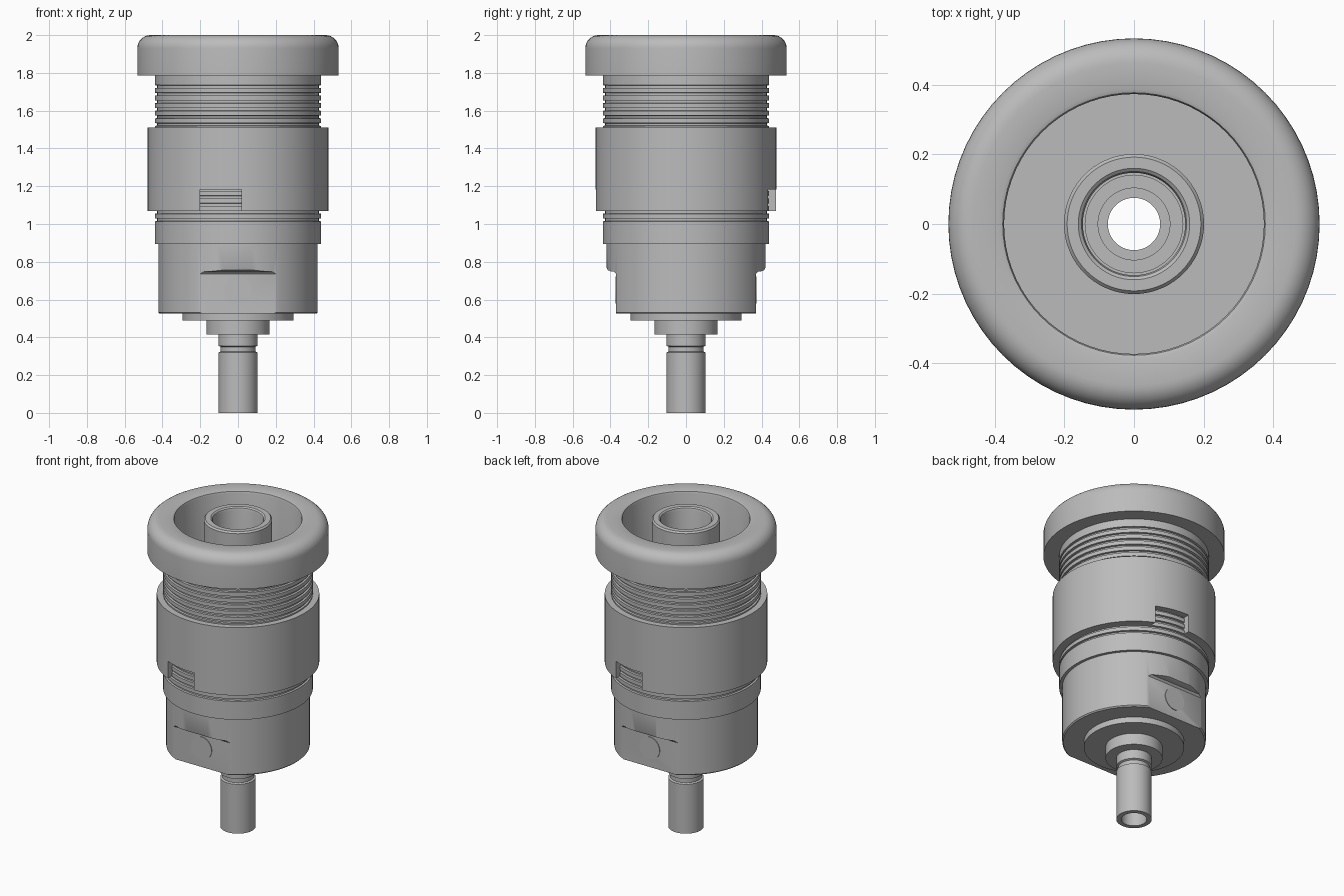
import bpy, bmesh, math
from mathutils import Matrix

SEGMENTS = 72

if "Cube" in bpy.data.objects:
    bpy.data.objects.remove(bpy.data.objects["Cube"], do_unlink=True)

grey = bpy.data.materials.new("plain grey")
grey.use_nodes = True
grey.diffuse_color = (0.5, 0.5, 0.5, 1)
grey.node_tree.nodes["Principled BSDF"].inputs["Base Color"].default_value = (0.5, 0.5, 0.5, 1)


def finish(name, bm):
    """Turn a bmesh into a named object with the grey material."""
    bmesh.ops.recalc_face_normals(bm, faces=bm.faces)
    mesh = bpy.data.meshes.new(name)
    bm.to_mesh(mesh)
    bm.free()
    mesh.materials.append(grey)
    obj = bpy.data.objects.new(name, mesh)
    bpy.context.collection.objects.link(obj)
    return obj


def select(obj):
    bpy.ops.object.select_all(action="DESELECT")
    obj.select_set(True)
    bpy.context.view_layer.objects.active = obj


def smooth(obj):
    select(obj)
    bpy.ops.object.shade_smooth_by_angle(angle=math.radians(30))


def lathe(name, profile):
    """Spin a closed (radius, height) outline around the z axis."""
    bm = bmesh.new()
    rings = []
    for i in range(SEGMENTS):
        a = math.tau * i / SEGMENTS
        rings.append([bm.verts.new((r * math.cos(a), r * math.sin(a), z)) for r, z in profile])
    n = len(profile)
    for i in range(SEGMENTS):
        here, after = rings[i], rings[(i + 1) % SEGMENTS]
        for j in range(n):
            k = (j + 1) % n
            bm.faces.new((here[j], after[j], after[k], here[k]))
    return finish(name, bm)


def prism(name, outline, x0, x1, turn):
    """Extrude a (y, z) outline from x0 to x1, then turn it about z."""
    bm = bmesh.new()
    face = bm.faces.new([bm.verts.new((x0, y, z)) for y, z in outline])
    out = bmesh.ops.extrude_face_region(bm, geom=[face])
    moved = [v for v in out["geom"] if isinstance(v, bmesh.types.BMVert)]
    bmesh.ops.translate(bm, verts=moved, vec=(x1 - x0, 0, 0))
    bmesh.ops.rotate(bm, verts=bm.verts, matrix=Matrix.Rotation(turn, 3, "Z"))
    return finish(name, bm)


def cut(target, cutter):
    select(target)
    mod = target.modifiers.new("cut", "BOOLEAN")
    mod.operation = "DIFFERENCE"
    mod.solver = "EXACT"
    mod.object = cutter
    bpy.ops.object.modifier_apply(modifier=mod.name)
    bpy.data.objects.remove(cutter, do_unlink=True)


def arc(cx, cz, radius, start, end, steps=8):
    """Points on an arc, angles in degrees."""
    angles = [math.radians(start + (end - start) * i / steps) for i in range(steps + 1)]
    return [(cx + radius * math.cos(a), cz + radius * math.sin(a)) for a in angles]


def grooves(top, bottom, pitch=0.04, outer=0.44, inner=0.428, width=0.016):
    """Outline points for a row of thread grooves, going down."""
    points = []
    z = top
    while z - width > bottom:
        points += [(outer, z), (inner, z - 0.002), (inner, z - width + 0.002), (outer, z - width)]
        z -= pitch
    return points


# Housing: rounded flange, threaded barrel, lower body and open bore
outline = [(0.373, 0.95), (0.373, 1.985), (0.377, 1.996), (0.388, 2.0)]
outline += arc(0.463, 1.93, 0.07, 90, 0)
outline += [(0.533, 1.785), (0.44, 1.785)]
outline += grooves(1.735, 1.5)
outline += grooves(1.19, 1.01)
outline += [(0.44, 0.895), (0.422, 0.895), (0.422, 0.532), (0.415, 0.525),
            (0.295, 0.525), (0.295, 0.488), (0.14, 0.488), (0.14, 0.95)]
housing = lathe("housing", outline)

# Wrench flats on the front and back of the lower body
flat = [(-0.37, 0.45), (-0.37, 0.735), (-0.38, 0.747), (-0.4, 0.75),
        (-0.414, 0.756), (-0.424, 0.775), (-0.6, 0.775), (-0.6, 0.45)]
for turn in (0, math.pi):
    cut(housing, prism("flat_cutter", flat, -0.4, 0.4, turn))
smooth(housing)

# Locking collar with a notch on opposite sides
collar = lathe("collar", [(0.434, 1.07), (0.478, 1.07), (0.478, 1.51), (0.434, 1.51)])
notch = [(-0.6, 1.0), (-0.6, 1.182), (-0.3, 1.182), (-0.3, 1.0)]
for turn in (0, math.pi):
    cut(collar, prism("notch_cutter", notch, -0.2, 0.018, turn))
smooth(collar)

# Central contact: socket tube above, shoulder and hollow pin below
contact = lathe("contact", [
    (0.147, 0.75), (0.147, 1.98), (0.151, 1.993), (0.16, 2.0), (0.192, 2.0), (0.201, 1.99),
    (0.201, 0.7), (0.167, 0.7), (0.167, 0.414), (0.104, 0.414), (0.104, 0.355),
    (0.093, 0.35), (0.093, 0.325), (0.104, 0.32), (0.104, 0.0), (0.075, 0.0),
    (0.075, 0.62), (0.103, 0.62), (0.103, 0.75)])
smooth(contact)

# Round plugs set in the wrench flats
for name, side in (("front_plug", -1), ("back_plug", 1)):
    bm = bmesh.new()
    bmesh.ops.create_cone(bm, cap_ends=True, segments=32, radius1=0.072, radius2=0.072, depth=0.008)
    bmesh.ops.rotate(bm, verts=bm.verts, matrix=Matrix.Rotation(math.pi / 2, 3, "X"))
    bmesh.ops.translate(bm, verts=bm.verts, vec=(0, side * 0.37, 0.65))
    smooth(finish(name, bm))
